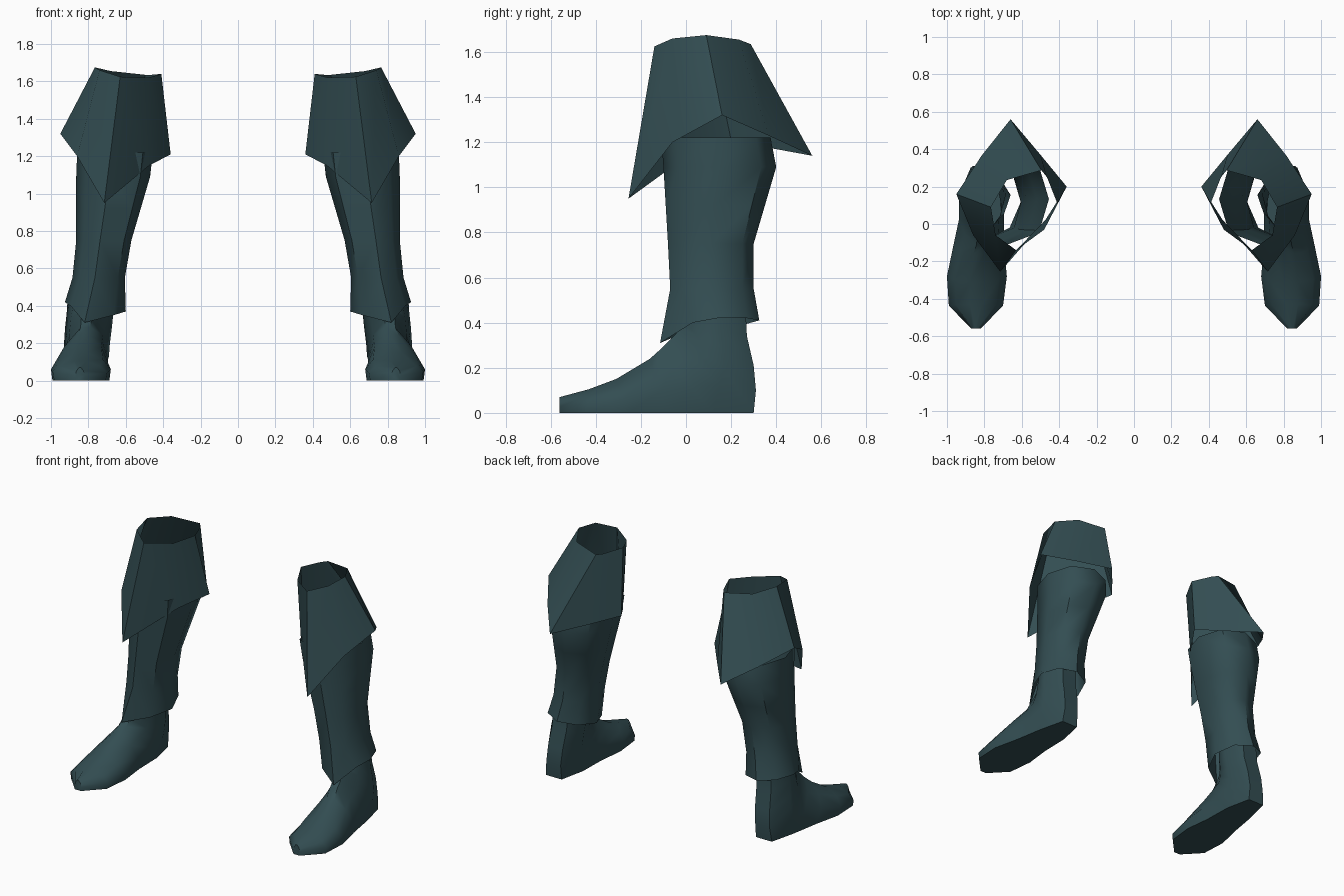
import bpy, bmesh, math

if "Cube" in bpy.data.objects:
    bpy.data.objects.remove(bpy.data.objects["Cube"])

cloth = bpy.data.materials.new("dark_teal_leather")
cloth.diffuse_color = (0.033, 0.075, 0.085, 1)
cloth.use_nodes = True
cloth.node_tree.nodes["Principled BSDF"].inputs["Base Color"].default_value = cloth.diffuse_color


def loft(name, rings, cap_start=False, angle=45):
    """Skin a list of equal-length closed rings, then mirror to the other leg."""
    bm = bmesh.new()
    rows = [[bm.verts.new(p) for p in ring] for ring in rings]
    n = len(rows[0])
    for a, b in zip(rows, rows[1:]):
        for i in range(n):
            j = (i + 1) % n
            bm.faces.new((a[i], a[j], b[j], b[i]))
    if cap_start:
        bm.faces.new(rows[0][::-1])
    for f in bm.faces:
        f.smooth = True
    mesh = bpy.data.meshes.new(name)
    bm.to_mesh(mesh)
    bm.free()
    mesh.materials.append(cloth)
    mesh.set_sharp_from_angle(angle=math.radians(angle))
    obj = bpy.data.objects.new(name, mesh)
    bpy.context.collection.objects.link(obj)
    mirror = obj.modifiers.new("other_leg", "MIRROR")
    mirror.use_clip = False
    mirror.use_mirror_merge = False
    return obj


# Flared cuff: top opening and the four-pointed hem, counterclockwise from front
cuff_top = [(.63, -.14, 1.625), (.74, -.06, 1.66), (.765, .09, 1.675), (.68, .235, 1.655),
            (.495, .287, 1.635), (.465, .25, 1.635), (.41, .11, 1.64), (.48, -.03, 1.62)]
cuff_hem = [(.715, -.255, .95), (.86, -.06, 1.20), (.95, .16, 1.32), (.815, .365, 1.23),
            (.66, .56, 1.14), (.50, .37, 1.175), (.36, .20, 1.21), (.475, .02, 1.15)]
loft("cuff", [cuff_hem, cuff_top], angle=40)


# Boot shaft: eight-sided rings given by z, x range, y range
def shaft_ring(z, x0, x1, y0, y1):
    cx, cy, rx, ry = (x0 + x1) / 2, (y0 + y1) / 2, (x1 - x0) / 2, (y1 - y0) / 2
    ring = []
    for i in range(8):
        a = math.radians(45 * i - 90)
        k = 1.04 if i % 2 else 1
        ring.append((cx + rx * k * math.cos(a), cy + ry * k * math.sin(a), z))
    ring[0] = (cx + .02, y0, z)
    return ring


shaft_hem = [(.82, -.115, .31), (.895, .03, .40), (.925, .14, .42), (.88, .27, .42),
             (.77, .325, .41), (.65, .27, .395), (.60, .13, .37), (.665, -.02, .35)]
shaft = [shaft_hem,
         shaft_ring(.55, .605, .885, -.07, .30),
         shaft_ring(.75, .57, .865, -.08, .30),
         shaft_ring(.92, .52, .865, -.09, .35),
         shaft_ring(1.09, .47, .865, -.10, .40),
         shaft_ring(1.22, .455, .86, -.11, .375)]
loft("boot_shaft", shaft, angle=50)


# Foot: sections swing from upright at the toe to level at the ankle
def foot_section(low, high, x0, x1, base):
    cx, w = (x0 + x1) / 2, (x1 - x0) / 2
    half = [(0, base), (.4, 1), (.75, .74)]
    prof = half + [(1, .22), (1, -.22)] + [(t, -s) for t, s in reversed(half)]
    return [(cx + w * s, low[0] + (high[0] - low[0]) * t, low[1] + (high[1] - low[1]) * t)
            for t, s in prof]


foot = [foot_section((-.56, 0), (-.56, .07), .82, .87, .95),
        foot_section((-.44, 0), (-.43, .105), .70, .99, .95),
        foot_section((-.26, 0), (-.31, .15), .68, 1.0, .95),
        foot_section((-.08, 0), (-.16, .24), .695, .965, .9),
        foot_section((.12, 0), (-.11, .285), .695, .935, .85),
        foot_section((.30, 0), (-.07, .325), .69, .935, .5),
        foot_section((.31, .10), (-.045, .35), .685, .93, .45),
        foot_section((.30, .21), (-.03, .38), .675, .925, .45),
        foot_section((.27, .34), (-.02, .42), .665, .915, .45),
        foot_section((.265, .45), (-.01, .46), .66, .91, .45)]
loft("foot", foot, cap_start=True, angle=50)
